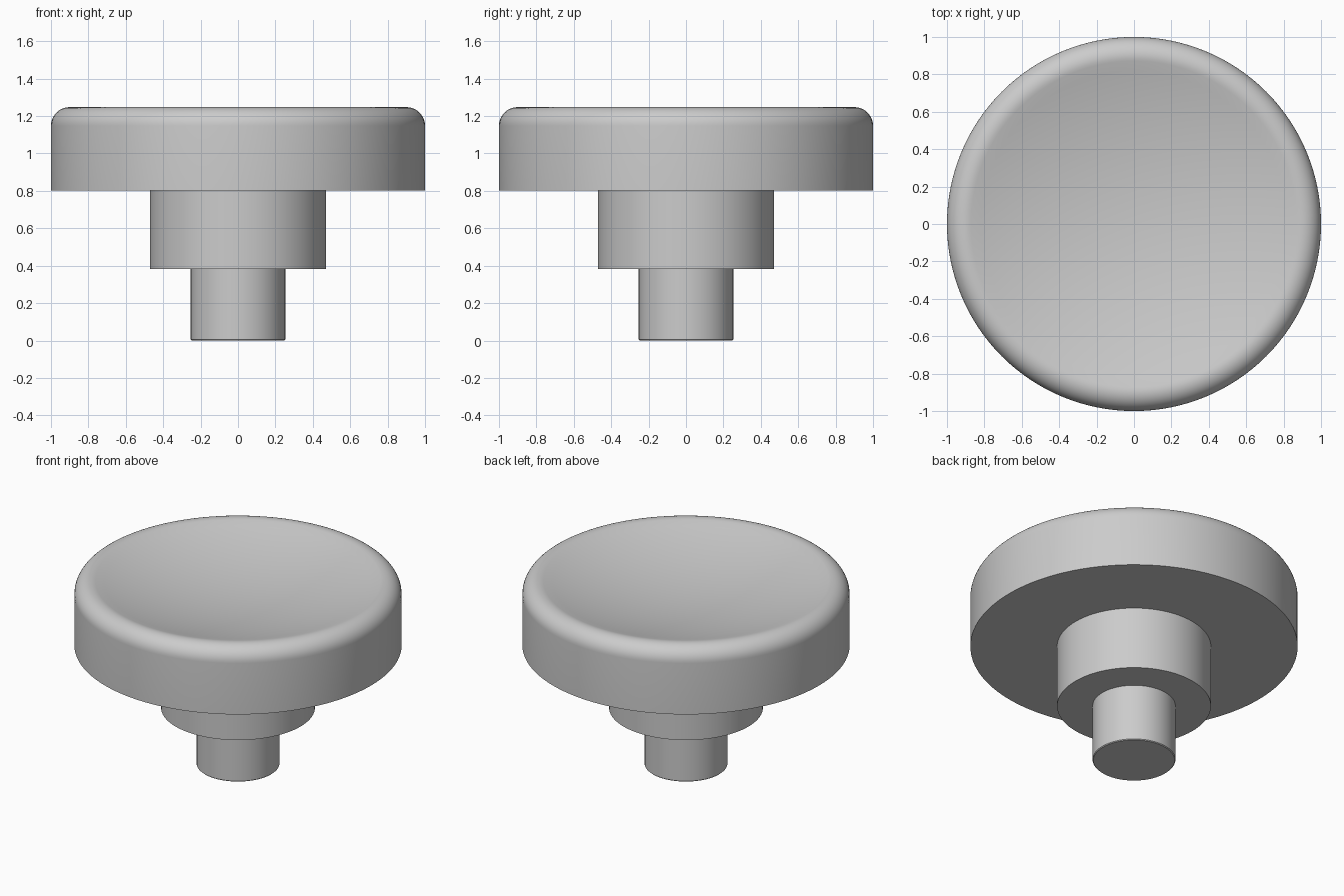
import bpy, bmesh
from math import sin, cos, radians, pi

cube = bpy.data.objects.get("Cube")
if cube:
    bpy.data.objects.remove(cube, do_unlink=True)

SEGMENTS = 128

grey = bpy.data.materials.new("plain grey")
grey.use_nodes = True
colour = (0.6, 0.6, 0.6, 1)
grey.diffuse_color = colour
grey.node_tree.nodes["Principled BSDF"].inputs["Base Color"].default_value = colour


def lathe(name, profile):
    """Spin an (radius, height) profile, listed from bottom to top, about z."""
    bm = bmesh.new()
    verts = [bm.verts.new((r, 0, z)) for r, z in profile]
    edges = [bm.edges.new(pair) for pair in zip(verts, verts[1:])]
    bmesh.ops.spin(bm, geom=verts + edges, cent=(0, 0, 0), axis=(0, 0, 1),
                   angle=2 * pi, steps=SEGMENTS, use_duplicate=False)
    bmesh.ops.remove_doubles(bm, verts=bm.verts[:], dist=1e-5)
    bmesh.ops.recalc_face_normals(bm, faces=bm.faces[:])
    # Make the lowest faces look down, so all normals point outward
    lowest = min(bm.faces, key=lambda f: f.calc_center_median().z)
    if lowest.normal.z > 0:
        bmesh.ops.reverse_faces(bm, faces=bm.faces[:])
    mesh = bpy.data.meshes.new(name)
    bm.to_mesh(mesh)
    bm.free()
    mesh.materials.append(grey)
    obj = bpy.data.objects.new(name, mesh)
    bpy.context.collection.objects.link(obj)
    bpy.ops.object.select_all(action='DESELECT')
    obj.select_set(True)
    bpy.context.view_layer.objects.active = obj
    bpy.ops.object.shade_smooth_by_angle(angle=radians(30))
    return obj


stem_r, hub_r, cap_r = 0.253, 0.47, 1.0
hub_z, cap_z, top_z = 0.383, 0.803, 1.248

# Stem and hub, each open where it meets the part above
lathe("stem", [(0, 0), (stem_r - 0.005, 0), (stem_r, 0.005), (stem_r, hub_z)])
lathe("hub", [(stem_r, hub_z), (hub_r, hub_z), (hub_r, cap_z)])

# Cap: straight wall, rounded rim, then a shallow spherical dish
fillet, tilt = 0.1, radians(16.5)
centre_r, centre_z = cap_r - fillet, top_z - fillet
profile = [(hub_r, cap_z), (cap_r, cap_z)]
for i in range(13):
    a = (pi / 2 + tilt) * i / 12
    profile.append((centre_r + fillet * cos(a), centre_z + fillet * sin(a)))
edge_r, edge_z = profile[-1]
dish = edge_r / sin(tilt)
for i in range(1, 17):
    a = tilt * (1 - i / 16)
    profile.append((dish * sin(a), edge_z + dish * (cos(tilt) - cos(a))))
lathe("cap", profile)
